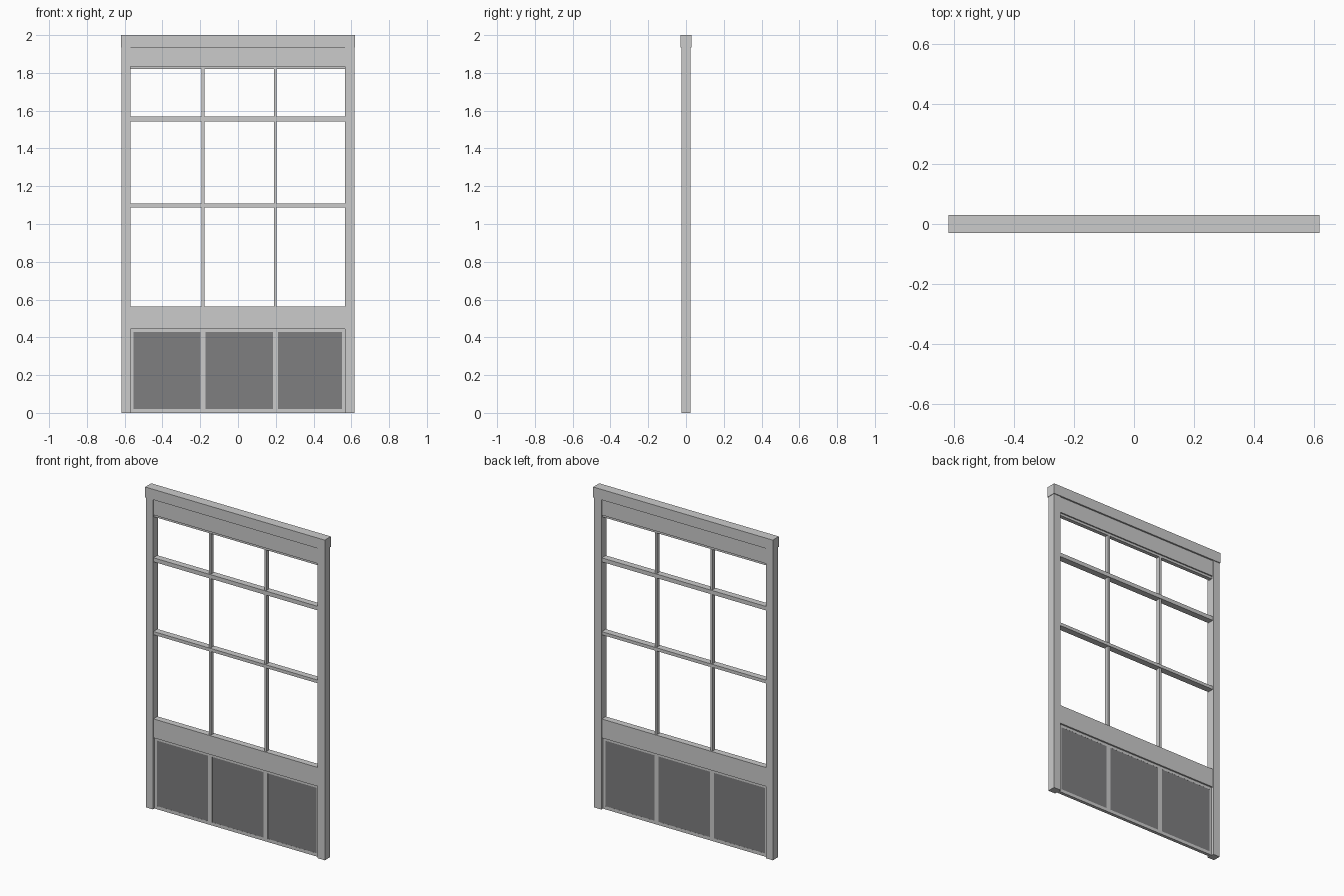
import bpy

cube = bpy.data.objects.get("Cube")
if cube:
    bpy.data.objects.remove(cube, do_unlink=True)


def material(name, rgb):
    m = bpy.data.materials.new(name)
    m.use_nodes = True
    colour = (*rgb, 1)
    m.diffuse_color = colour
    m.node_tree.nodes["Principled BSDF"].inputs["Base Color"].default_value = colour
    return m


frame_grey = material("light grey frame", (0.6, 0.6, 0.6))
panel_grey = material("dark grey panel", (0.21, 0.21, 0.215))


def box(name, x0, x1, z0, z1, half_depth, mat=frame_grey):
    """Box centred on y = 0, given by its front rectangle."""
    bpy.ops.mesh.primitive_cube_add(size=1, location=((x0 + x1) / 2, 0, (z0 + z1) / 2))
    ob = bpy.context.object
    ob.name = name
    ob.scale = (x1 - x0, 2 * half_depth, z1 - z0)
    bpy.ops.object.transform_apply(location=False, rotation=False, scale=True)
    ob.data.materials.append(mat)
    return ob


LEFT, RIGHT = 0.567, -0.57          # inner edges of the posts
MULLIONS = (-0.185, 0.198)          # centre lines of the uprights

# Outer frame
box("right_post", -0.617, RIGHT, 0, 1.935, 0.025)
box("left_post", LEFT, 0.617, 0, 1.935, 0.025)
box("top_cap", -0.62, 0.62, 1.935, 2, 0.03)
box("header_panel", RIGHT, LEFT, 1.835, 1.935, 0.02)
box("header_bead", RIGHT, LEFT, 1.82, 1.835, 0.012)
box("middle_rail", RIGHT, LEFT, 0.445, 0.563, 0.02)

# Window bars
for name, z0, z1 in (("lower_bar", 1.088, 1.108), ("upper_bar", 1.543, 1.568)):
    box(name, RIGHT, LEFT, z0, z1, 0.02)
for x in MULLIONS:
    box("window_upright", x - 0.007, x + 0.007, 0.563, 1.82, 0.014)

# Lower panelling: thin frame with infill panels
box("panel_bottom_rail", RIGHT, LEFT, 0, 0.02, 0.01)
box("panel_top_rail", RIGHT, LEFT, 0.428, 0.445, 0.01)
edges = [RIGHT + 0.017]
for x in MULLIONS:
    edges += [x - 0.014, x + 0.014]
    box("panel_upright", x - 0.014, x + 0.014, 0.02, 0.428, 0.01)
edges.append(LEFT - 0.017)
box("panel_right_stile", RIGHT, edges[0], 0.02, 0.428, 0.01)
box("panel_left_stile", edges[-1], LEFT, 0.02, 0.428, 0.01)
for x0, x1 in zip(edges[::2], edges[1::2]):
    box("infill_panel", x0, x1, 0.02, 0.428, 0.0095, panel_grey)
